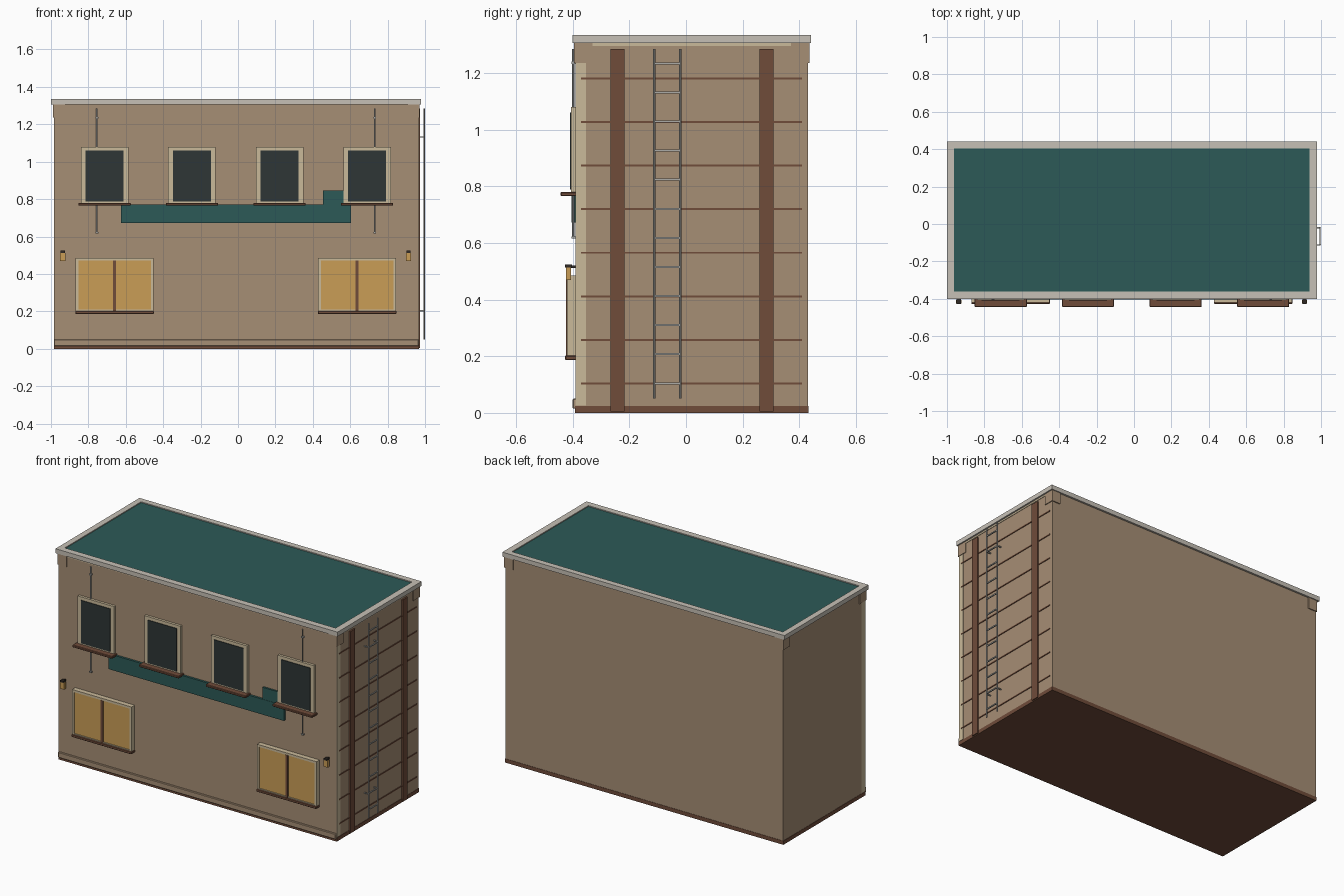
import bpy, bmesh, math
from mathutils import Vector

if "Cube" in bpy.data.objects:
    bpy.data.objects.remove(bpy.data.objects["Cube"])


def material(name, r, g, b):
    def lin(c):
        c /= 255
        return c / 12.92 if c <= 0.04045 else ((c + 0.055) / 1.055) ** 2.4
    m = bpy.data.materials.new(name)
    m.diffuse_color = (lin(r), lin(g), lin(b), 1)
    m.use_nodes = True
    m.node_tree.nodes["Principled BSDF"].inputs["Base Color"].default_value = m.diffuse_color
    return m


WALL = material("tan_plaster", 166, 142, 117)
CREAM = material("cream_trim", 202, 186, 154)
STONE = material("pale_stone", 198, 192, 182)
TEAL = material("teal_paint", 44, 90, 87)
BROWN = material("brown_wood", 112, 76, 58)
GLASS = material("dark_glass", 46, 54, 54)
AMBER = material("amber_glass", 202, 157, 86)
METAL = material("grey_metal", 172, 172, 168)
DARK = material("dark_iron", 48, 42, 38)


def finish(name, bm, mat):
    mesh = bpy.data.meshes.new(name)
    bm.to_mesh(mesh)
    bm.free()
    mesh.materials.append(mat)
    ob = bpy.data.objects.new(name, mesh)
    bpy.context.collection.objects.link(ob)
    return ob


def add_box(bm, x, y, z):
    vs = bmesh.ops.create_cube(bm, size=1)["verts"]
    for v in vs:
        v.co = Vector([(r[0] + r[1]) / 2 + c * (r[1] - r[0]) for c, r in zip(v.co, (x, y, z))])


def boxes(name, mat, *ranges, bevel=0):
    bm = bmesh.new()
    for r in ranges:
        add_box(bm, *r)
    ob = finish(name, bm, mat)
    if bevel:
        mod = ob.modifiers.new("soft_edges", "BEVEL")
        mod.width = bevel
        mod.segments = 1
    return ob


def frame(name, mat, x, z, y, w):
    """Rectangular surround made of four strips."""
    return boxes(name, mat,
                 ((x[0], x[0] + w), y, z), ((x[1] - w, x[1]), y, z),
                 ((x[0] + w, x[1] - w), y, (z[1] - w, z[1])),
                 ((x[0] + w, x[1] - w), y, (z[0], z[0] + w)))


def rod(name, mat, x, y, z, r=0.004):
    bm = bmesh.new()
    bmesh.ops.create_cone(bm, cap_ends=True, segments=8, radius1=r, radius2=r, depth=z[1] - z[0])
    bmesh.ops.translate(bm, verts=bm.verts, vec=(x, y, (z[0] + z[1]) / 2))
    return finish(name, bm, mat)


# Main block, base course and plinth
X0, X1, Y0, Y1 = -0.983, 0.965, -0.39, 0.43
boxes("walls", WALL, ((X0, X1), (Y0, Y1), (0.02, 1.306)))
boxes("base_course", BROWN, ((X0 - .002, X1 + .002), (Y0 - .002, Y1 + .002), (0, 0.024)))
boxes("front_plinth", WALL, ((X0, X1), (-0.4, -0.385), (0.015, 0.05)), bevel=0.003)

# Roof with surrounding parapet
boxes("roof", TEAL, ((-0.97, 0.94), (-0.37, 0.41), (1.30, 1.328)))
bm = bmesh.new()
for r in (((-1, 0.978), (-0.4, -0.36)), ((-1, 0.978), (0.405, 0.442)),
          ((-1, -0.963), (-0.36, 0.405)), ((0.937, 0.978), (-0.36, 0.405))):
    add_box(bm, *r, (1.306, 1.334))
finish("parapet", bm, STONE)
boxes("cornice_band", CREAM, ((X0, X1 + .003), (Y0, Y1), (1.296, 1.306)))

# Corner brackets under the parapet
boxes("corner_brackets", WALL,
      *[(x, y, (1.236, 1.308))
        for x in ((-0.988, -0.926), (0.908, 0.97)) for y in ((-0.396, -0.33), (0.37, 0.436))])

# Cream corner strips at the front of both sides
boxes("corner_strips", CREAM,
      ((X1, X1 + .002), (Y0, -0.353), (0.026, 1.296)),
      ((X0 - .002, X0), (Y0, -0.353), (0.026, 1.296)))

# Plank seams and upright beams on the right side
boxes("plank_seams", BROWN,
      *[((X1, X1 + .004), (-0.37, 0.41), (0.1 + i * 0.154, 0.107 + i * 0.154)) for i in range(8)])
boxes("side_beams", BROWN,
      *[((X1, X1 + .009), y, (0.005, 1.285)) for y in ((-0.266, -0.218), (0.259, 0.309))])

# Ladder
for y in (-0.112, -0.02):
    rod("ladder_rail", METAL, 0.995, y, (0.05, 1.285))
boxes("ladder_rungs", METAL,
      *[((0.991, 0.998), (-0.112, -0.02), (0.101 + i * 0.1027, 0.108 + i * 0.1027)) for i in range(12)])
boxes("ladder_brackets", METAL,
      *[((X1, 0.995), (y - .003, y + .003), (z, z + .006))
        for y in (-0.112, -0.02) for z in (0.2, 1.13)])

# Upper windows
for cx in (-0.713, -0.246, 0.222, 0.69):
    frame("upper_window_frame", CREAM, (cx - .127, cx + .127), (0.775, 1.08), (-0.406, -0.388), 0.025)
    boxes("upper_window_glass", GLASS, ((cx - .102, cx + .102), (-0.41, -0.388), (0.788, 1.06)))
    boxes("upper_window_sill", BROWN, ((cx - .14, cx + .14), (-0.443, -0.388), (0.765, 0.78)), bevel=0.003)

# Lower shop windows
for cx in (-0.66, 0.637):
    frame("lower_window_frame", CREAM, (cx - .208, cx + .208), (0.195, 0.485), (-0.421, -0.388), 0.014)
    boxes("lower_window_glass", AMBER, ((cx - .196, cx + .196), (-0.417, -0.388), (0.2, 0.472)))
    boxes("lower_window_mullion", BROWN, ((cx - .008, cx + .008), (-0.423, -0.388), (0.2, 0.472)))
    boxes("lower_window_sill", BROWN, ((cx - .21, cx + .21), (-0.427, -0.388), (0.186, 0.203)), bevel=0.003)

# Teal sign band with a small raised panel
boxes("sign_band", TEAL, ((-0.626, 0.605), (-0.404, -0.388), (0.673, 0.77)))
boxes("sign_panel", TEAL, ((0.454, 0.57), (-0.402, -0.388), (0.765, 0.845)))

# Drain poles with clamps
for cx in (-0.754, 0.731):
    rod("drain_pole", METAL, cx, -0.398, (0.615, 1.285))
    boxes("drain_clamps", METAL,
          *[((cx - .007, cx + .007), (-0.404, -0.388), (z, z + .008)) for z in (0.615, 1.232)])

# Wall lamps
for cx in (-0.937, 0.911):
    boxes("lamp_glass", AMBER, ((cx - .014, cx + .014), (-0.424, -0.406), (0.47, 0.513)))
    boxes("lamp_cap", DARK, ((cx - .011, cx + .011), (-0.427, -0.402), (0.513, 0.524)),
          ((cx - .005, cx + .005), (-0.41, -0.388), (0.512, 0.52)))
